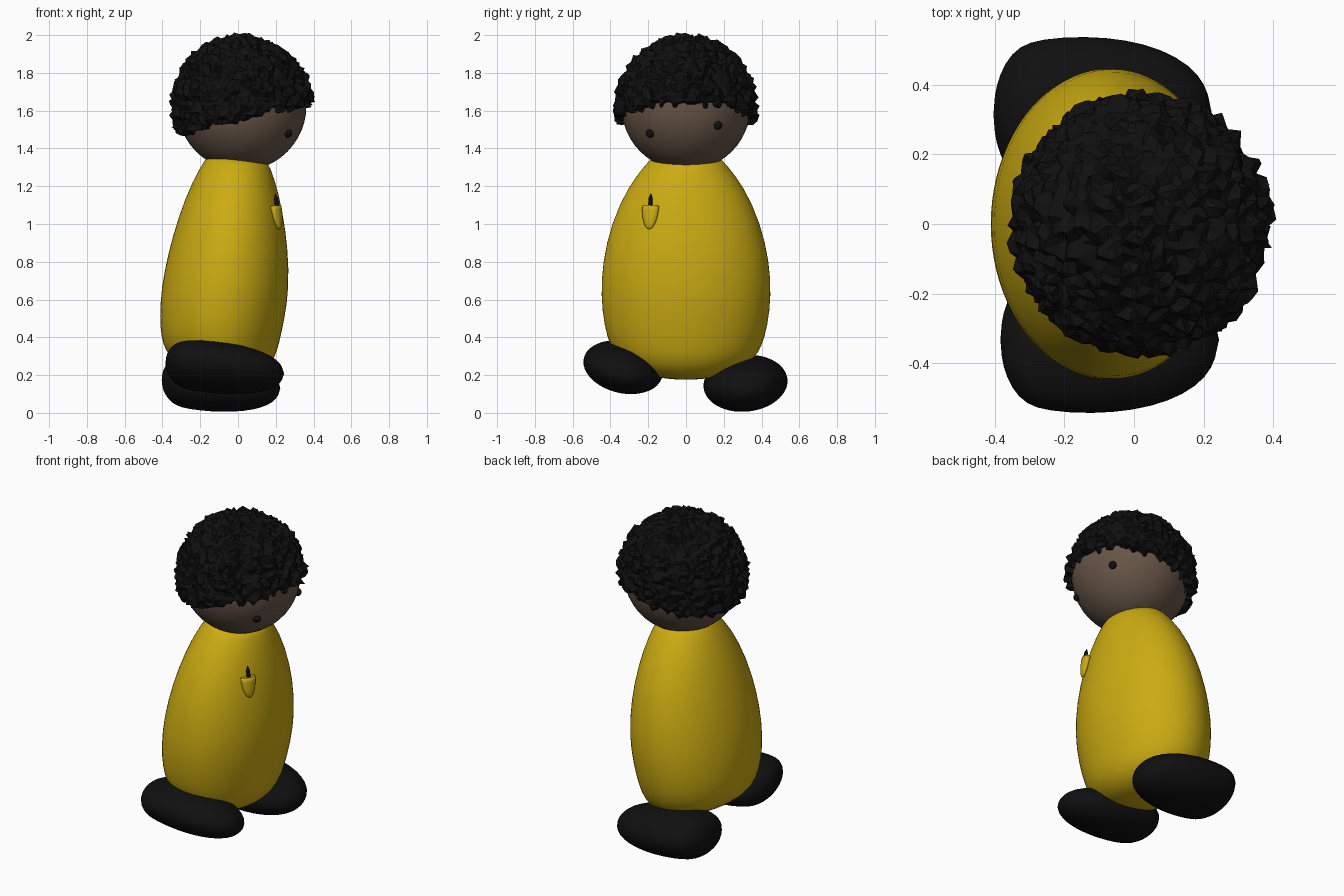
import bpy, bmesh, math, random
from mathutils import Vector, Matrix

if "Cube" in bpy.data.objects:
    bpy.data.objects.remove(bpy.data.objects["Cube"])

random.seed(4)


def material(name, rgb):
    m = bpy.data.materials.new(name)
    m.diffuse_color = (*rgb, 1)
    m.use_nodes = True
    m.node_tree.nodes["Principled BSDF"].inputs["Base Color"].default_value = m.diffuse_color
    return m


YELLOW = material("mustard_yellow", (0.60, 0.41, 0.006))
SKIN = material("brown_skin", (0.135, 0.09, 0.063))
BLACK = material("soft_black", (0.005, 0.005, 0.005))


def finish(name, bm, mat, smooth=True):
    bmesh.ops.recalc_face_normals(bm, faces=bm.faces)
    for f in bm.faces:
        f.smooth = smooth
    me = bpy.data.meshes.new(name)
    bm.to_mesh(me)
    bm.free()
    me.materials.append(mat)
    ob = bpy.data.objects.new(name, me)
    bpy.context.collection.objects.link(ob)
    return ob


def loft(name, rings, start, end, mat, segs=32):
    """Skin ellipses given as (centre, axis_u, axis_v), closed with two tip points."""
    bm = bmesh.new()
    loops = []
    for c, u, v in rings:
        loops.append([bm.verts.new(Vector(c) + Vector(u) * math.cos(a) + Vector(v) * math.sin(a))
                      for a in (math.tau * i / segs for i in range(segs))])
    tips = bm.verts.new(start), bm.verts.new(end)
    for i in range(segs):
        j = (i + 1) % segs
        for a, b in zip(loops, loops[1:]):
            bm.faces.new((a[i], a[j], b[j], b[i]))
        bm.faces.new((tips[0], loops[0][j], loops[0][i]))
        bm.faces.new((tips[1], loops[-1][i], loops[-1][j]))
    ob = finish(name, bm, mat)
    ob.modifiers.new("round", 'SUBSURF').levels = 1
    ob.modifiers["round"].render_levels = 1
    return ob


# Body: oval sections leaning slightly, (centre x, centre z, half depth, half width)
LEAN = 0.13
body = [(-0.085, 0.195, 0.15, 0.19), (-0.10, 0.24, 0.23, 0.295), (-0.105, 0.29, 0.28, 0.365),
        (-0.10, 0.36, 0.307, 0.405), (-0.093, 0.46, 0.323, 0.434), (-0.072, 0.62, 0.335, 0.453),
        (-0.05, 0.80, 0.322, 0.443), (-0.031, 1.0, 0.286, 0.398), (-0.013, 1.2, 0.229, 0.308),
        (0.0, 1.33, 0.168, 0.20), (0.0, 1.345, 0.155, 0.185)]
loft("body", [((cx, 0, cz), (rx, 0, -LEAN * rx), (0, ry, 0)) for cx, cz, rx, ry in body],
     (-0.085, 0, 0.175), (0.0, 0, 1.35), YELLOW, 40)

# Feet: blunt heels, tapering toes, outer edges tipped up
PROFILE = [(-0.378, 0.35), (-0.352, 0.66), (-0.31, 0.87), (-0.25, 0.96), (-0.12, 1.0),
           (0.0, 0.95), (0.1, 0.83), (0.18, 0.63), (0.226, 0.38)]


def foot(name, side, shift, cy, cz, ry, rz, roll, pitch):
    def centre(x):
        return (x + shift, side * cy, cz - pitch * (x + 0.08))
    u = Vector((0, side * math.cos(roll), math.sin(roll))) * ry
    v = Vector((0, -side * math.sin(roll), math.cos(roll))) * rz
    loft(name, [(centre(x), u * s, v * s) for x, s in PROFILE],
         centre(-0.385), centre(0.247), BLACK)


foot("right_foot", -1, 0.0, 0.333, 0.237, 0.218, 0.135, 0.22, 0.09)
foot("left_foot", 1, -0.02, 0.315, 0.153, 0.228, 0.15, 0.10, 0.07)

# Head
HEAD = Vector((0.02, 0, 1.625))
R = 0.342
bm = bmesh.new()
bmesh.ops.create_uvsphere(bm, u_segments=48, v_segments=24, radius=R,
                          matrix=Matrix.Translation(HEAD))
finish("head", bm, SKIN)

# Eyes: beads on the face
for name, y, z in (("right_eye", -0.19, 1.48), ("left_eye", 0.168, 1.522)):
    dx = math.sqrt(R * R - y * y - (z - HEAD.z) ** 2)
    bm = bmesh.new()
    bmesh.ops.create_uvsphere(bm, u_segments=16, v_segments=10, radius=0.023,
                              matrix=Matrix.Translation((HEAD.x + dx, y, z)))
    finish(name, bm, BLACK)

# Hair: jagged faceted cap, tucked into the head below a sloping hairline
bm = bmesh.new()
bmesh.ops.create_icosphere(bm, subdivisions=5, radius=1)
for v in bm.verts:
    d = v.co.normalized()
    p = HEAD + d * 0.37
    hairline = 1.54 + 0.25 * (p.x - 0.02) + random.uniform(-0.02, 0.02)
    if p.z < hairline:
        v.co = HEAD + d * 0.31
    else:
        jitter = Vector([random.uniform(-0.008, 0.008) for _ in range(3)])
        v.co = HEAD + d * random.choice((0.355, 0.362, 0.368, 0.374, 0.386)) + jitter
bmesh.ops.delete(bm, geom=[v for v in bm.verts if v.co.z < 1.36], context='VERTS')
finish("hair", bm, BLACK, smooth=False)

# Chest pocket: flat-topped rounded pouch following the chest
POCKET = Matrix.Translation((0.2, -0.187, 1.095)) @ Matrix.Rotation(-0.4, 4, 'Z') \
    @ Matrix.Rotation(-0.17, 4, 'Y')
bm = bmesh.new()
bmesh.ops.create_uvsphere(bm, u_segments=24, v_segments=16, radius=1)
for v in bm.verts:
    v.co = Vector((v.co.x * 0.026, v.co.y * 0.047, min(v.co.z, 0) * 0.125))
bmesh.ops.remove_doubles(bm, verts=bm.verts, dist=0.0002)
bm.transform(POCKET)
pocket = finish("pocket", bm, YELLOW)

# Pencil: shaft and pointed tip standing in the pocket
bm = bmesh.new()
for r1, r2, z, h in ((0.011, 0.011, 0.01, 0.06), (0.011, 0.001, 0.0525, 0.025)):
    bmesh.ops.create_cone(bm, cap_ends=True, segments=12, radius1=r1, radius2=r2, depth=h,
                          matrix=POCKET @ Matrix.Translation((0.008, 0, z)))
finish("pencil", bm, BLACK, smooth=False)
